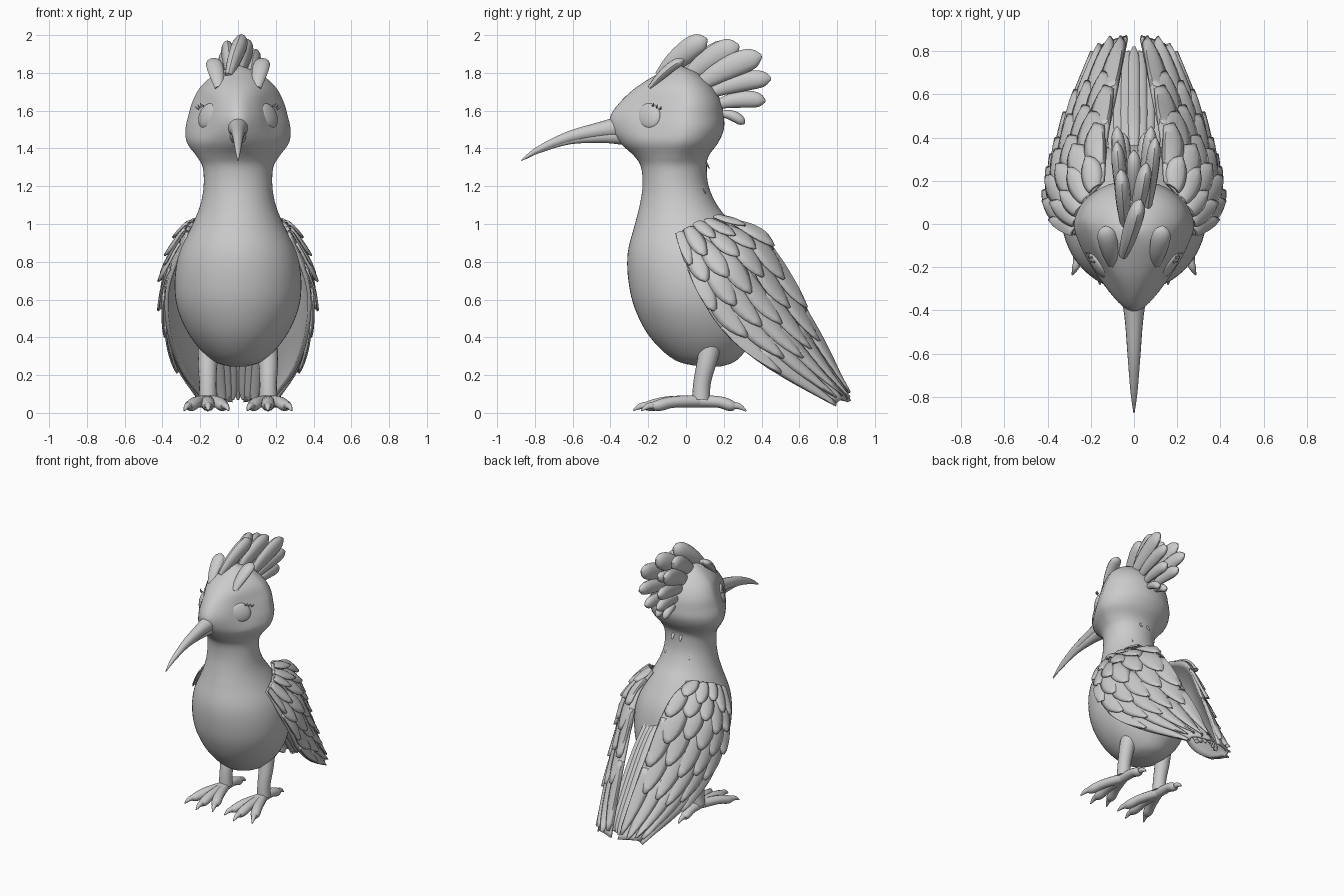
import bpy, bmesh, math
from math import sin, cos, pi
from mathutils import Vector

if "Cube" in bpy.data.objects:
    bpy.data.objects.remove(bpy.data.objects["Cube"])

grey = bpy.data.materials.new("plain_grey")
grey.use_nodes = True
grey.diffuse_color = (0.6, 0.6, 0.6, 1)
grey.node_tree.nodes["Principled BSDF"].inputs["Base Color"].default_value = (0.6, 0.6, 0.6, 1)


def spline(pts, t):
    """Catmull-Rom point at t (0..1) through points of any dimension."""
    n = len(pts) - 1
    i = min(int(t * n), n - 1)
    f = t * n - i
    a, b, c, d = (Vector(pts[max(0, min(n, k))]) for k in range(i - 1, i + 3))
    return b + (c - a) * (f / 2) + (a * 2 - b * 5 + c * 4 - d) * (f * f / 2) \
        + (b * 3 - a - c * 3 + d) * (f ** 3 / 2)


def loft(bm, rings):
    """Closed skin through a list of rings, capped at both ends."""
    rows = [[bm.verts.new(p) for p in ring] for ring in rings]
    n = len(rows[0])
    for lo, hi in zip(rows, rows[1:]):
        for k in range(n):
            bm.faces.new((lo[k], lo[(k + 1) % n], hi[(k + 1) % n], hi[k]))
    bm.faces.new(rows[0])
    bm.faces.new(rows[-1])


def tube(bm, pts, flat=1.0, steps=10, sides=12):
    """Tapered tube through (x, y, z, radius); flat scales its upright thickness."""
    rings = []
    for s in range(steps + 1):
        t = s / steps
        p = spline(pts, t)
        tan = (spline(pts, min(1, t + .02)) - spline(pts, max(0, t - .02))).to_3d().normalized()
        up = tan.cross(Vector((1, 0, 0))).normalized()
        side = up.cross(tan)
        r = max(p[3], .002)
        rings.append([p.to_3d() + side * r * cos(2 * pi * k / sides)
                      + up * r * flat * sin(2 * pi * k / sides) for k in range(sides)])
    loft(bm, rings)


def sheet(bm, fn, nu, nv):
    """Open grid surface from fn(a, b), both 0..1."""
    g = [[bm.verts.new(fn(i / nu, j / nv)) for j in range(nv + 1)] for i in range(nu + 1)]
    for i in range(nu):
        for j in range(nv):
            bm.faces.new((g[i][j], g[i + 1][j], g[i + 1][j + 1], g[i][j + 1]))


def finish(bm, name, thick=0, mirror=False):
    bmesh.ops.recalc_face_normals(bm, faces=bm.faces)
    me = bpy.data.meshes.new(name)
    bm.to_mesh(me)
    bm.free()
    me.materials.append(grey)
    ob = bpy.data.objects.new(name, me)
    bpy.context.collection.objects.link(ob)
    bpy.ops.object.select_all(action='DESELECT')
    ob.select_set(True)
    bpy.context.view_layer.objects.active = ob
    bpy.ops.object.shade_smooth_by_angle(angle=math.radians(40))
    if thick:
        m = ob.modifiers.new("thickness", 'SOLIDIFY')
        m.thickness, m.offset = thick, 0
    if mirror:
        ob.modifiers.new("mirror", 'MIRROR').use_mirror_merge = False


# Body, neck and head: z, front y, back y, half width, pinch of the face
profile = [(.245, .08, .18, .04, 0), (.28, -.06, .27, .14, 0), (.4, -.19, .36, .25, 0),
           (.55, -.27, .38, .32, 0), (.7, -.305, .37, .335, 0), (.85, -.308, .33, .31, 0),
           (1, -.27, .24, .24, 0), (1.1, -.245, .165, .2, 0), (1.2, -.23, .12, .182, 0),
           (1.3, -.238, .11, .187, .05), (1.36, -.275, .12, .22, .15), (1.43, -.35, .17, .27, .3),
           (1.5, -.395, .2, .278, .42), (1.57, -.4, .2, .264, .46), (1.65, -.345, .185, .24, .42),
           (1.73, -.255, .14, .195, .25), (1.8, -.14, .06, .11, .1), (1.838, -.06, -.03, .015, 0)]
eye = Vector((.172, -.2, 1.572))


def body_ring(t, sides=56):
    z, front, back, w, pinch = spline(profile, t)
    mid = (front + back) / 2 + pinch * .2
    ring = []
    for k in range(sides):
        a = 2 * pi * k / sides
        c = cos(a)
        y = mid - c * ((mid - front) if c > 0 else (back - mid))
        x = w * sin(a) * (1 - pinch * max(0, c))
        # shallow sockets around the eyes
        d = (Vector((abs(x), y, z)) - eye).length
        x *= 1 - .08 * max(0, 1 - d / .13)
        ring.append((x, y, z))
    return ring


bm = bmesh.new()
loft(bm, [body_ring(s / 85) for s in range(86)])
finish(bm, "body")

# Eyes with lashes, leaning inward with the brow
bm = bmesh.new()
ball = bmesh.ops.create_uvsphere(bm, u_segments=24, v_segments=16, radius=.068)["verts"]
for v in ball:
    n, s, z = v.co.x * .4, v.co.y * 1.1, v.co.z
    v.co = eye + Vector((-.014 + n * .8 + s * .6 - z * .22, .004 - n * .6 + s * .8, z))
for k in range(3):
    x, y, z = .182 + .012 * k, -.175 + .02 * k, 1.625 - .008 * k
    tube(bm, [(x, y, z, .005), (x + .014, y, z + .006, .004), (x + .018, y + .005, z + .016, .002)],
         steps=4, sides=6)
finish(bm, "eyes", mirror=True)

# Beak, upper and lower halves
for name, pts in (
        ("upper_beak", [(0, -.34, 1.512, .058), (0, -.45, 1.497, .042), (0, -.62, 1.46, .029),
                        (0, -.78, 1.395, .016), (0, -.872, 1.336, .003)]),
        ("lower_beak", [(0, -.34, 1.468, .046), (0, -.45, 1.463, .032), (0, -.62, 1.441, .019),
                        (0, -.78, 1.384, .009), (0, -.85, 1.343, .002)])):
    bm = bmesh.new()
    tube(bm, pts, flat=1.05, steps=16, sides=16)
    finish(bm, name)


def plume(bm, root, tip, r, flat, arch=.02):
    """Leaf-shaped feather from root to tip."""
    a, b = Vector(root), Vector(tip)
    shape = ((0, .5), (.3, .85), (.65, 1), (.88, .8), (1, .15))
    tube(bm, [(*(a.lerp(b, t) + Vector((0, 0, arch * sin(pi * t)))), r * k) for t, k in shape],
         flat=flat, steps=12)


# Head crest
bm = bmesh.new()
for root, tip, r, flat in (((-.05, -.14, 1.78), (.03, .11, 1.98), .04, 1.5),
                           ((.0, .0, 1.77), (.06, .28, 1.945), .036, 1.8),
                           ((-.04, -.02, 1.77), (-.06, .25, 1.94), .036, 1.7),
                           ((.06, .06, 1.73), (.1, .4, 1.89), .033, 1.9),
                           ((-.05, .06, 1.73), (-.08, .38, 1.88), .033, 1.9),
                           ((0, .1, 1.73), (.0, .34, 1.85), .033, 1.3)):
    plume(bm, root, tip, r, flat)
finish(bm, "crest_top")
bm = bmesh.new()
for root, tip, r, flat in (((.1, -.19, 1.72), (.135, -.01, 1.87), .045, .6),
                           ((.05, .12, 1.69), (.08, .45, 1.77), .034, 1.5),
                           ((.04, .16, 1.63), (.05, .42, 1.65), .032, 1.4),
                           ((.03, .18, 1.58), (.03, .31, 1.53), .028, 1)):
    plume(bm, root, tip, r, flat)
finish(bm, "crest_sides", mirror=True)

# Small tufts on the nape
bm = bmesh.new()
for x, y, z in ((.03, .105, 1.35), (.09, .085, 1.22), (.05, .13, 1.13), (.12, .11, 1.08)):
    plume(bm, (x, y - .01, z), (x * 1.15, y + .02, z - .06), .011, .4, 0)
finish(bm, "nape_tufts", mirror=True)

# Wings: a curved panel between an upper and a lower edge
upper = [(.14, .2, 1.04), (.125, .41, .935), (.09, .58, .65), (.06, .73, .36), (.03, .865, .06)]
lower = [(.27, -.05, .94), (.37, .05, .67), (.365, .2, .43), (.295, .46, .22), (.155, .78, .045)]


def wing(u, v, lift=0):
    def surf(u, v):
        bulge = .09 * sin(pi * v) * (1 - .4 * u) * min(1, .4 + 2 * u)
        return spline(upper, u).lerp(spline(lower, u), v) + Vector((bulge, 0, bulge * .3))
    u, v = max(0, min(1, u)), max(0, min(1, v))
    p = surf(u, v)
    e = .01
    n = (surf(min(1, u + e), v) - surf(max(0, u - e), v)).cross(
        surf(u, min(1, v + e)) - surf(u, max(0, v - e))).normalized()
    if n.dot(Vector((1, .3, .5))) < 0:
        n = -n
    return p + n * lift


def wing_feather(bm, u0, length, v0, width, rise):
    def leaf(a, b):
        s = b * 2 - 1
        half = width * (.75 + .25 * sin(pi * a)) * max(.08, (1 - a ** 5)) ** .6
        lift = .004 + rise * a + .014 * (1 - s * s) + .01 * s
        return wing(u0 + length * a, v0 + half * s, lift)
    sheet(bm, leaf, 8, 4)


bm = bmesh.new()
sheet(bm, wing, 24, 12)
finish(bm, "wing_panels", thick=.02, mirror=True)

bm = bmesh.new()
columns = 5
# short shoulder feathers, then longer ones, then long flight feathers
rows = [(-.03, .2, .034), (.09, .2, .034), (.2, .22, .03), (.32, .26, .026),
        (.46, .29, .02), (.62, .36, .012)]
for i, (u0, length, rise) in enumerate(rows):
    for k in range(columns):
        v0 = (k + (.3 if i % 2 else .7)) / columns
        wing_feather(bm, u0 + .025 * sin(k * 2.3 + i), length, v0, .62 / columns, rise)
finish(bm, "wing_feathers", thick=.008, mirror=True)

# Tail fan, running down from the back between the wings
bm = bmesh.new()
for k in range(-3, 4):
    x, drop = k * .034, abs(k) * .02
    tube(bm, [(x * .9, .27, .8, .012), (x, .44, .64 - drop, .026), (x, .63, .37 - drop, .026),
              (x * .85, .77, .15 - drop, .024), (x * .75, .82 - drop, .07, .006)], flat=.5, steps=14)
finish(bm, "tail_feathers")

# Legs
bm = bmesh.new()
tube(bm, [(.15, .13, .36, .06), (.16, .11, .27, .052), (.16, .085, .16, .046),
          (.16, .08, .07, .048)], steps=10, sides=16)
finish(bm, "legs", mirror=True)

# Toes and claws
toes = bmesh.new()
claws = bmesh.new()
ankle = Vector((.16, .07, .062))
for x, y in ((.07, -.18), (.158, -.22), (.262, -.18), (.16, .26)):
    end = Vector((x, y, .036))
    mid = ankle.lerp(end, .55) + Vector((0, 0, .01))
    tube(toes, [(*ankle, .036), (*mid, .034), (*ankle.lerp(end, .85), .034), (*end, .022)],
         flat=.9, steps=10)
    out = (end - ankle).normalized()
    tube(claws, [(*(end - out * .03), .022), (*(end + out * .02 + Vector((0, 0, .002))), .017),
                 (*(end + out * .06 - Vector((0, 0, .018))), .004)], steps=6, sides=10)
finish(toes, "toes", mirror=True)
finish(claws, "claws", mirror=True)
